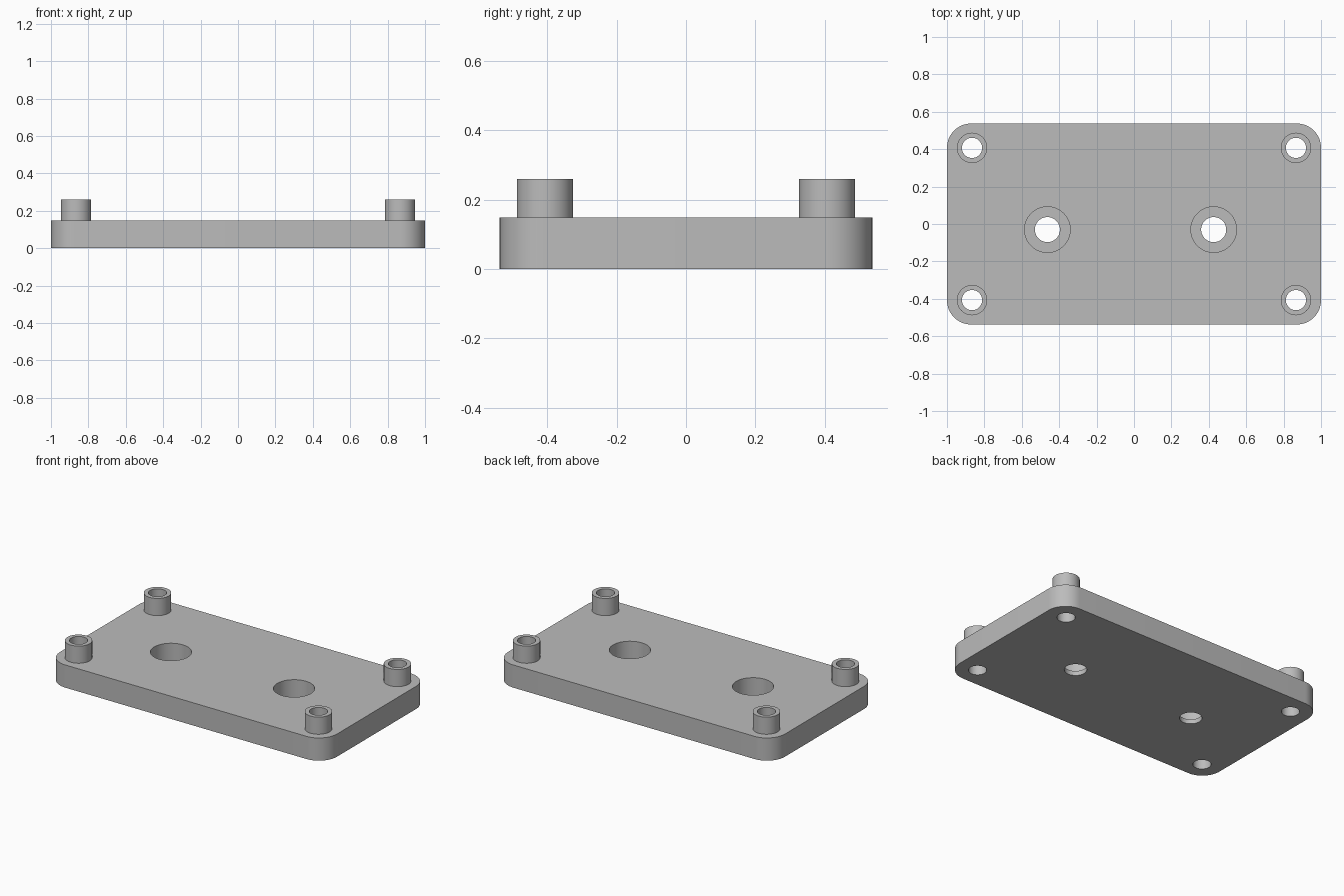
import bpy
import bmesh
import math

cube = bpy.data.objects.get("Cube")
if cube:
    bpy.data.objects.remove(cube, do_unlink=True)

HALF_X, HALF_Y, THICK, CORNER = 1.0, 0.5375, 0.148, 0.13
BOSS_X, BOSS_Y, BOSS_R, BORE_R, BOSS_TOP = 0.866, 0.407, 0.081, 0.054, 0.26
MOUNT_X, MOUNT_Y, MOUNT_R, SINK_R, SINK_FLOOR = (-0.463, 0.426), -0.03, 0.067, 0.122, 0.03
SEGMENTS = 64

grey = bpy.data.materials.new("plain grey")
grey.use_nodes = True
COLOUR = (0.50, 0.50, 0.50, 1.0)
grey.diffuse_color = COLOUR
grey.node_tree.nodes["Principled BSDF"].inputs["Base Color"].default_value = COLOUR


def add_object(name, bm):
    bmesh.ops.recalc_face_normals(bm, faces=bm.faces[:])
    mesh = bpy.data.meshes.new(name)
    bm.to_mesh(mesh)
    bm.free()
    mesh.materials.append(grey)
    obj = bpy.data.objects.new(name, mesh)
    bpy.context.collection.objects.link(obj)
    return obj


def arc(cx, cy, r, start, sweep, n):
    return [(cx + r * math.cos(start + sweep * i / n),
             cy + r * math.sin(start + sweep * i / n)) for i in range(n + 1)]


def extrude(bm, outline, z0, z1):
    """Closed prism from a flat outline."""
    face = bm.faces.new([bm.verts.new((x, y, z0)) for x, y in outline])
    top = bmesh.ops.extrude_face_region(bm, geom=[face], use_keep_orig=True)["geom"]
    verts = [v for v in top if isinstance(v, bmesh.types.BMVert)]
    bmesh.ops.translate(bm, verts=verts, vec=(0, 0, z1 - z0))


def lathe(bm, profile, x, y, closed=True):
    """Turn an (r, z) profile about a vertical axis at x, y."""
    rings = []
    for i in range(SEGMENTS):
        a = 2 * math.pi * i / SEGMENTS
        rings.append([bm.verts.new((x + r * math.cos(a), y + r * math.sin(a), z))
                      for r, z in profile])
    steps = len(profile) if closed else len(profile) - 1
    for i, ring in enumerate(rings):
        nxt = rings[(i + 1) % SEGMENTS]
        for j in range(steps):
            k = (j + 1) % len(profile)
            bm.faces.new((ring[j], nxt[j], nxt[k], ring[k]))
    if not closed:
        bm.faces.new([r[0] for r in rings])
        bm.faces.new([r[-1] for r in rings])


def smooth(obj):
    bpy.ops.object.select_all(action="DESELECT")
    obj.select_set(True)
    bpy.context.view_layer.objects.active = obj
    bpy.ops.object.shade_smooth_by_angle(angle=math.radians(30))


# Rounded base plate
bm = bmesh.new()
outline = []
for i, (sx, sy) in enumerate(((1, 1), (-1, 1), (-1, -1), (1, -1))):
    outline += arc(sx * (HALF_X - CORNER), sy * (HALF_Y - CORNER), CORNER,
                   i * math.pi / 2, math.pi / 2, 16)
extrude(bm, outline, 0, THICK)
plate = add_object("base_plate", bm)

# Cutters: straight corner bores and stepped, counterbored mounting holes
corners = [(sx, sy) for sx in (-1, 1) for sy in (-1, 1)]
bm = bmesh.new()
for sx, sy in corners:
    lathe(bm, [(BORE_R, -0.1), (BORE_R, THICK + 0.1)],
          sx * BOSS_X, sy * BOSS_Y, closed=False)
for x in MOUNT_X:
    lathe(bm, [(MOUNT_R, -0.1), (MOUNT_R, SINK_FLOOR), (SINK_R, SINK_FLOOR),
               (SINK_R, THICK + 0.1)], x, MOUNT_Y, closed=False)
cutter = add_object("hole_cutter", bm)
cutter.hide_render = True

cut = plate.modifiers.new("holes", "BOOLEAN")
cut.operation = "DIFFERENCE"
cut.solver = "EXACT"
cut.object = cutter
bpy.context.view_layer.objects.active = plate
bpy.ops.object.modifier_apply(modifier=cut.name)
bpy.data.objects.remove(cutter, do_unlink=True)
smooth(plate)

# Hollow corner bosses standing on the plate
for sx, sy in corners:
    bm = bmesh.new()
    lathe(bm, [(BORE_R, THICK), (BOSS_R, THICK), (BOSS_R, BOSS_TOP), (BORE_R, BOSS_TOP)],
          sx * BOSS_X, sy * BOSS_Y)
    name = ("back" if sy > 0 else "front") + ("_left" if sx > 0 else "_right") + "_boss"
    smooth(add_object(name, bm))
